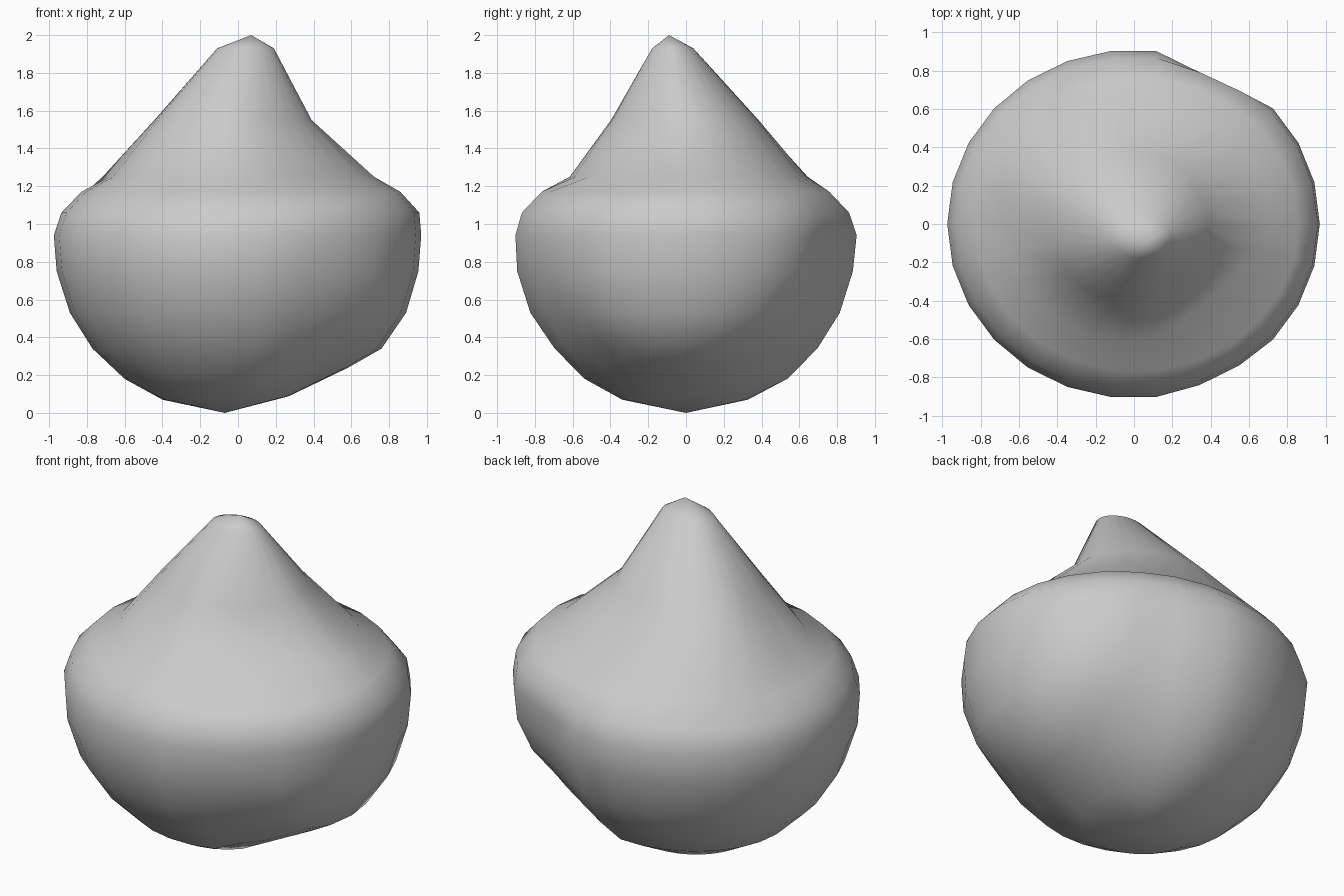
import bpy, bmesh
from math import sin, cos, pi, hypot

if "Cube" in bpy.data.objects:
    bpy.data.objects.remove(bpy.data.objects["Cube"])

SIDES = 26
MID = 0.94   # height of the widest ring
# z, xmin, xmax, ymin, ymax, diagonal skew
RINGS = [
    (0.07, -0.40, 0.27, -0.34, 0.33, 0),
    (0.18, -0.60, 0.58, -0.54, 0.54, 0),
    (0.34, -0.77, 0.76, -0.70, 0.70, 0),
    (0.53, -0.89, 0.89, -0.83, 0.82, 0),
    (0.75, -0.96, 0.955, -0.90, 0.89, 0),
    (0.94, -0.975, 0.97, -0.91, 0.91, 0),
    (1.06, -0.935, 0.96, -0.875, 0.87, 0),
    (1.17, -0.83, 0.86, -0.77, 0.765, 0),
    (1.25, -0.68, 0.72, -0.62, 0.615, 0.18),
    (1.55, -0.44, 0.39, -0.40, 0.38, 0.08),
    (1.93, -0.11, 0.19, -0.18, 0.04, 0),
]


def flatten(x, y, z):
    """Conical flat band around the right-hand side of the bulb."""
    s = x + 0.06 * y
    if 0.22 < s < 0.72 and z < 1.2:
        rho = hypot(y, min(z - MID, 0))
        limit = 0.875 - 0.48 * (s - 0.22)
        if rho > limit:
            k = limit / rho
            y *= k
            if z < MID:
                z = MID + (z - MID) * k
    return x, y, z


bm = bmesh.new()
loops = []
for z, x0, x1, y0, y1, skew in RINGS:
    ring = []
    for i in range(SIDES):
        a = 2 * pi * i / SIDES
        d = a - 0.75 * pi
        f = 1 + skew * max(0, cos(2 * d)) * (1 if cos(d) > 0 else -1)
        x = (x0 + x1) / 2 + (x1 - x0) / 2 * cos(a) * f
        y = (y0 + y1) / 2 + (y1 - y0) / 2 * sin(a) * f
        ring.append(bm.verts.new(flatten(x, y, z)))
    loops.append(ring)

# Skin between rings, then close the bottom and the tip
for lo, hi in zip(loops, loops[1:]):
    for i in range(SIDES):
        j = (i + 1) % SIDES
        bm.faces.new((lo[i], lo[j], hi[j], hi[i]))
for ring, tip in ((loops[0], (-0.07, 0, 0)), (loops[-1], (0.07, -0.09, 2.0))):
    v = bm.verts.new(tip)
    for i in range(SIDES):
        bm.faces.new((ring[i], ring[(i + 1) % SIDES], v))
bmesh.ops.recalc_face_normals(bm, faces=bm.faces)
for f in bm.faces:
    f.smooth = True

# Bulb body with pointed cap
mesh = bpy.data.meshes.new("pointed_bulb")
bm.to_mesh(mesh)
bm.free()
bpy.context.collection.objects.link(bpy.data.objects.new("pointed_bulb", mesh))
